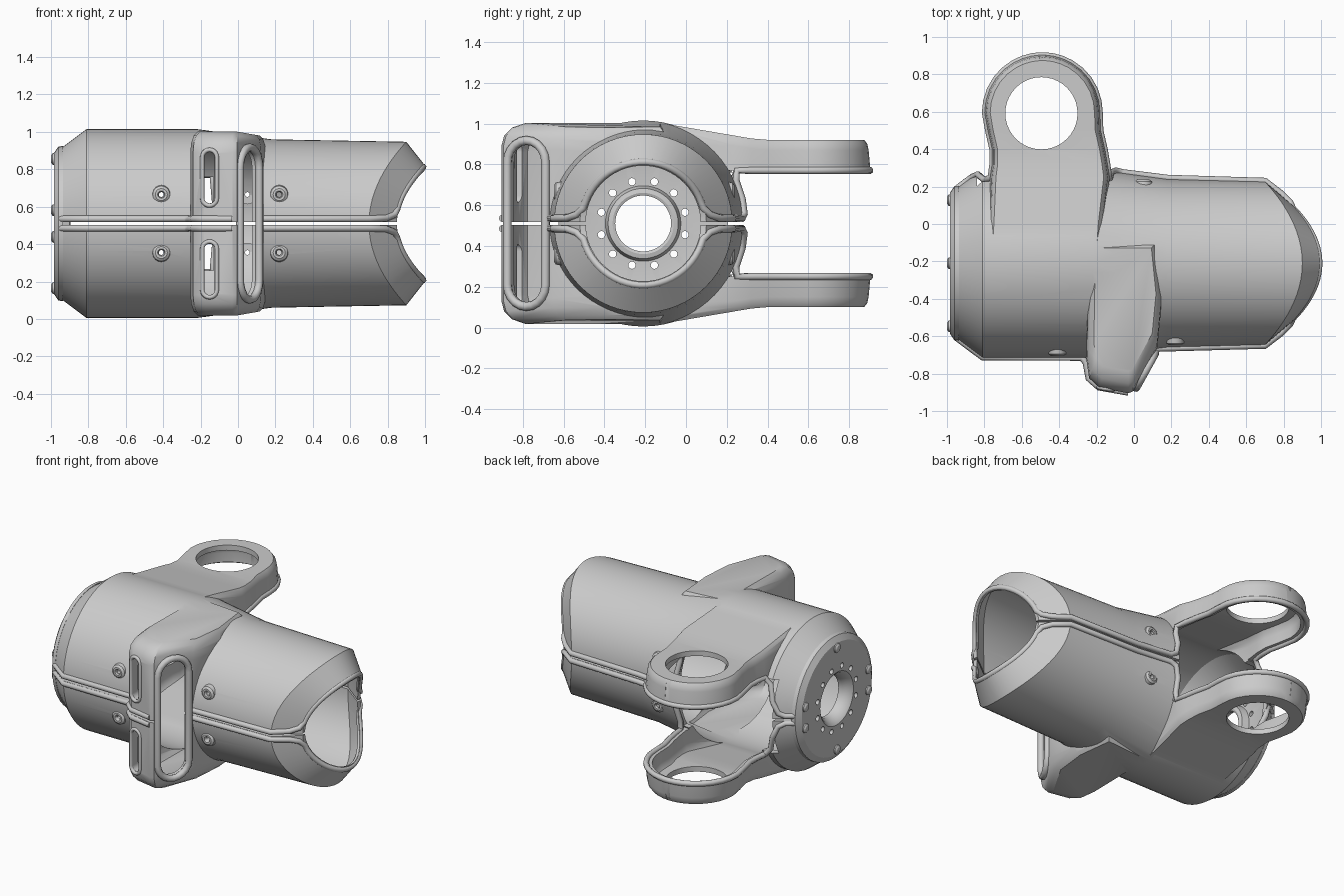
import bpy, bmesh
from math import sin, cos, pi, radians
from mathutils import Vector

if "Cube" in bpy.data.objects:
    bpy.data.objects.remove(bpy.data.objects["Cube"])

CY, CZ = -0.21, 0.51          # barrel axis (along x); CZ is also the split plane


def loft(name, rings, loop=False):
    """Skin a list of equal-length rings; cap the ends unless looped."""
    bm = bmesh.new()
    vs = [[bm.verts.new(p) for p in r] for r in rings]
    n = len(vs[0])
    for a, b in zip(vs, vs[1:] + ([vs[0]] if loop else [])):
        for i in range(n):
            j = (i + 1) % n
            bm.faces.new((a[i], a[j], b[j], b[i]))
    if not loop:
        bm.faces.new(vs[0])
        bm.faces.new(vs[-1])
    bmesh.ops.recalc_face_normals(bm, faces=bm.faces)
    me = bpy.data.meshes.new(name)
    bm.to_mesh(me)
    bm.free()
    ob = bpy.data.objects.new(name, me)
    bpy.context.collection.objects.link(ob)
    return ob


def select(ob):
    bpy.ops.object.select_all(action='DESELECT')
    ob.select_set(True)
    bpy.context.view_layer.objects.active = ob


def boolean(target, other, op='DIFFERENCE'):
    m = target.modifiers.new('bool', 'BOOLEAN')
    m.operation, m.solver, m.object = op, 'EXACT', other
    select(target)
    bpy.ops.object.modifier_apply(modifier=m.name)
    bpy.data.objects.remove(other, do_unlink=True)


def smooth(ob, angle=32):
    select(ob)
    bpy.ops.object.shade_smooth_by_angle(angle=radians(angle))


def circle(axis, c, r, n=16):
    out = []
    for i in range(n):
        a, b = r * cos(2 * pi * i / n), r * sin(2 * pi * i / n)
        d = {'x': (0, a, b), 'y': (a, 0, b), 'z': (a, b, 0)}[axis]
        out.append(Vector(c) + Vector(d))
    return out


def bead(name, pts, closed=False, r=0.018):
    """Round lip following a path."""
    cu = bpy.data.curves.new(name, 'CURVE')
    cu.dimensions, cu.bevel_depth, cu.bevel_resolution, cu.use_fill_caps = '3D', r, 2, True
    sp = cu.splines.new('POLY')
    sp.points.add(len(pts) - 1)
    for p, q in zip(sp.points, pts):
        p.co = (*q, 1)
    sp.use_cyclic_u = closed
    ob = bpy.data.objects.new(name, cu)
    bpy.context.collection.objects.link(ob)
    select(ob)
    bpy.ops.object.convert(target='MESH')
    smooth(bpy.context.object, 50)


# --- barrel: end stations move forward at top and bottom (k * sin^2) ---
def barrel(name, stations, n=64):
    return loft(name, [[(x + k * sin(2 * pi * i / n) ** 2, CY + r * cos(2 * pi * i / n),
                         CZ + r * sin(2 * pi * i / n)) for i in range(n)] for x, k, r in stations])


# --- fork arms: cross-sections marched along y ---
def arm_stations(off):
    st = [(-.15, -.48, .31), (0, -.47, .31), (.25, -.45, .32), (.32, -.45, .31), (.4, -.457, .303), (.5, -.48, .303)]
    st = [(y, cx, w - off) for y, cx, w in st]
    r = .31 - off
    return st + [(.595 + r * sin(radians(a)), -.49, r * cos(radians(a))) for a in (0, 12, 24, 36, 48, 60, 70, 79, 87)]


def arm(name, side, off, bottom):
    rings = []
    for y, cx, w in arm_stations(off):
        top = (.41 if y > .36 else .41 + (.36 - y) * .087 / .51) - off
        ring = []
        for f, dz in ((1, bottom), (.97, top - .05), (.95, top - .02), (.9, top)):
            yy = .595 + (y - .595) * f if y > .595 else y
            ring.append((w * f, yy, dz))
        rings.append([(cx + a, b, CZ + side * d) for a, b, d in ring] +
                     [(cx - a, b, CZ + side * d) for a, b, d in reversed(ring)])
    return loft(name, rings)


# --- front housing: plan outline stacked in z, rounded off at both ends ---
def housing(name, plan_scale, z_scale):
    plan = [(-.245, -.1), (-.255, -.72), (-.24, -.825), (-.185, -.875), (-.03, -.905), (-.005, -.895),
            (.125, -.66), (.15, -.4), (.12, -.1)]
    plan = [(-.06 + (x + .06) * plan_scale, -.45 + (y + .45) * plan_scale) for x, y in plan]
    rings = []
    for dz, f in ((-.492, .82), (-.47, .92), (-.43, .98), (-.38, 1), (.38, 1), (.43, .98), (.47, .92), (.492, .82)):
        rings.append([(-.03 + (x + .03) * f, -.25 + (y + .25) * f,
                       CZ + dz * z_scale * (1 - .3 * max(0, x))) for x, y in plan])
    return loft(name, rings)


def stadium(c, t, hw, hh, n=10):
    """Upright slot outline; t is its horizontal direction."""
    pts = []
    for s in (1, -1):
        for i in range(n + 1):
            a = pi * i / n
            pts.append(Vector(c) + Vector(t) * (s * hw * cos(a)) + Vector((0, 0, s * (hh - hw + hw * sin(a)))))
    return pts


body = barrel('housing_shell', [(-.95, 0, .40), (-.81, 0, .505), (-.22, 0, .505), (.18, 0, .45),
                                (.7, .2, .437), (.85, .15, .31), (.84, .15, .2), (.84, 0, .02)])
for s in (1, -1):
    boolean(body, arm('arm', s, 0, .26), 'UNION')
boolean(body, housing('front_box', 1, 1), 'UNION')

# hollow it out
boolean(body, barrel('cavity', [(-.97, 0, .36), (-.8, 0, .47), (-.22, 0, .47), (.18, 0, .415),
                                (.69, .2, .402), (.85, .15, .28), (1.2, 0, .279)]))
for s in (1, -1):
    boolean(body, arm('arm_cavity', s, .035, -.05))
boolean(body, housing('box_cavity', .87, .93))

# arm eyes, rear opening and split gap
boolean(body, loft('eye', [circle('z', (-.495, .592, z), .193, 40) for z in (-.2, 1.3)]))


def box(name, x0, x1, y0, y1, z0, z1):
    return loft(name, [[(x0, y0, z), (x1, y0, z), (x1, y1, z), (x0, y1, z)] for z in (z0, z1)])


boolean(body, box('rear_opening', -.84, -.13, 0, .5, CZ - .25, CZ + .25))
boolean(body, box('split_gap', -1.2, 1.2, -1.2, 1.2, CZ - .007, CZ + .007))

# slanted side slot and two small front slots
t, nrm, mid = Vector((.484, .875, 0)), Vector((.875, -.484, 0)), Vector((.058, -.78, CZ))
boolean(body, loft('side_slot', [stadium(mid + nrm * d, t, .095, .395) for d in (-.09, .12)]))
bead('side_slot_lip', stadium(mid + nrm * .005, t, .107, .407), True, .022)
tf = Vector((.98, -.18, 0))
for s, nm in ((1, 'upper'), (-1, 'lower')):
    c = Vector((-.152, -.88, CZ + s * .245))
    boolean(body, loft('front_slot', [stadium(c + Vector((0, d, 0)), tf, .034, .143) for d in (-.1, .12)]))
    bead(nm + '_front_slot_lip', stadium(c, tf, .04, .149), True, .012)

# screw bosses along the split
for x, y, d in ((-.41, -.69, -1), (.22, -.632, -1), (.05, .222, 1)):
    for s in (1, -1):
        z = CZ + s * .155
        boolean(body, loft('screw_hole', [circle('y', (x, y + k, z), .013, 12) for k in (-.1, .1)]))
        prof = [(-.03, .052), (.006, .046), (.016, .032), (.016, .02), (-.004, .013), (-.03, .013)]
        smooth(loft('screw_boss', [circle('y', (x, y + d * h, z), r, 20) for h, r in prof], True))
smooth(body)

# lips: one continuous edge per half - seam, mouth, seam, rear opening, arm rim, seam
edge = [(.13, -.665, .025), (.7, -.65, .025), (.79, -.58, .028), (.835, -.535, .045)]
for a in range(165, 14, -6):
    a = radians(a)
    edge.append((.852 + .15 * sin(a) ** 2 - .012, CY + .302 * cos(a), .302 * sin(a)))
edge += [(.835, .115, .045), (.79, .16, .028), (.7, .23, .025), (.18, .245, .025), (-.06, .275, .025),
         (-.1, .285, .045), (-.122, .275, .12), (-.13, .245, .21)]
rim = [p for p in arm_stations(.004) if p[0] > .24]
edge += [(cx + w, y, .26) for y, cx, w in rim] + [(cx - w, y, .26) for y, cx, w in reversed(rim)]
edge += [(-.8, .235, .22), (-.835, .265, .12), (-.865, .25, .045), (-.9, .225, .025), (-.945, .19, .025)]
front = [(-.945, -.61, .025), (-.81, -.712, .025), (-.28, -.715, .025), (-.258, -.74, .025),
         (-.242, -.825, .025), (-.187, -.873, .025), (-.03, -.9, .025)]
for s, nm in ((1, 'upper'), (-1, 'lower')):
    bead(nm + '_edge_lip', [(x, y, CZ + s * d) for x, y, d in edge])
    bead(nm + '_front_seam_lip', [(x, y, CZ + s * d) for x, y, d in front])

# end plate with bore, bolt circle and rim bosses
prof = [(-.935, .415), (-.96, .412), (-.985, .375), (-.985, .178), (-.975, .165), (-.93, .137),
        (-.9, .137), (-.895, .15), (-.9, .172), (-.945, .185), (-.945, .39)]
plate = loft('end_plate', [circle('x', (x, CY, CZ), r, 48) for x, r in prof], True)
for i in range(12):
    a = radians(15 + 30 * i)
    p = (CY + .212 * cos(a), CZ + .212 * sin(a))
    boolean(plate, loft('bolt_hole', [circle('x', (x, *p), .018, 12) for x in (-1.1, -.8)]))
smooth(plate)
for a in (12, 90, 168, 192, 270, 348):
    p = (CY + .345 * cos(radians(a)), CZ + .345 * sin(radians(a)))
    smooth(loft('plate_boss', [circle('x', (x, *p), r, 16) for x, r in ((-.97, .034), (-.992, .03), (-1, .018))]))
